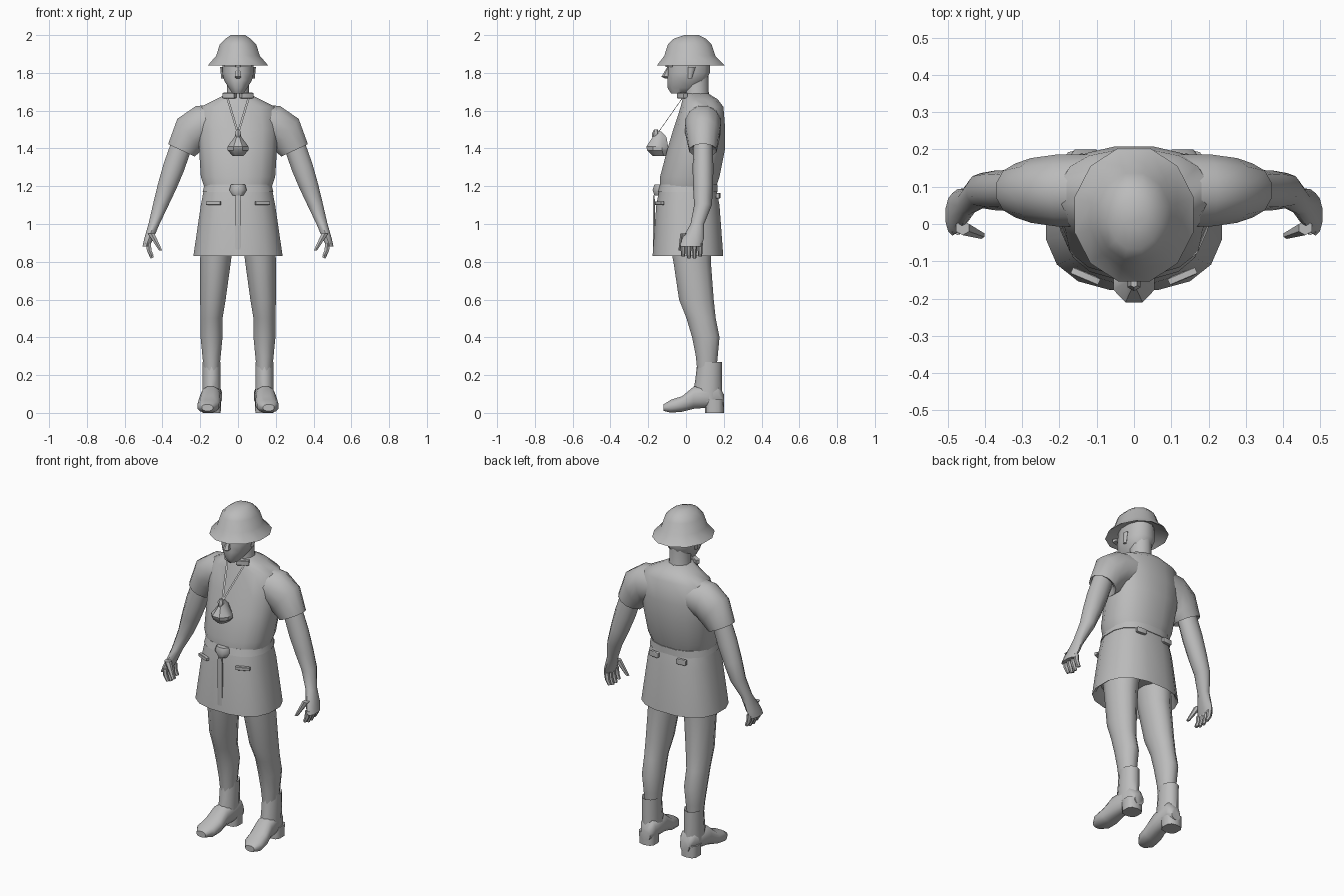
import bpy, bmesh
from math import cos, sin, pi, radians, copysign
from mathutils import Vector

if "Cube" in bpy.data.objects:
    bpy.data.objects.remove(bpy.data.objects["Cube"], do_unlink=True)

shade = (.5, .5, .5, 1)
grey = bpy.data.materials.new("plain_grey")
grey.use_nodes = True
grey.diffuse_color = shade
grey.node_tree.nodes["Principled BSDF"].inputs["Base Color"].default_value = shade


def finish(name, bm, angle):
    """Turn a bmesh into a named object with smooth faces and sharp creases."""
    bmesh.ops.recalc_face_normals(bm, faces=bm.faces)
    mesh = bpy.data.meshes.new(name)
    bm.to_mesh(mesh)
    bm.free()
    mesh.materials.append(grey)
    obj = bpy.data.objects.new(name, mesh)
    bpy.context.collection.objects.link(obj)
    bpy.ops.object.select_all(action="DESELECT")
    obj.select_set(True)
    bpy.context.view_layer.objects.active = obj
    bpy.ops.object.shade_smooth_by_angle(angle=radians(angle))


def loft(name, rings, sides=12, power=1, side=1, angle=50):
    """Skin rings of (centre, u, v); a power below one squares the section."""
    bm = bmesh.new()
    loops = []
    for centre, u, v in rings:
        loop = []
        for i in range(sides):
            turn = 2 * pi * (i + .5) / sides
            a, b = (copysign(abs(w) ** power, w) for w in (cos(turn), sin(turn)))
            point = Vector(centre) + Vector(u) * a + Vector(v) * b
            loop.append(bm.verts.new((point.x * side, point.y, point.z)))
        loops.append(loop)
    for low, high in zip(loops, loops[1:]):
        for i in range(sides):
            j = (i + 1) % sides
            bm.faces.new((low[i], low[j], high[j], high[i]))
    bm.faces.new(loops[0])
    bm.faces.new(loops[-1])
    finish(name, bm, angle)


def level(z, wide, front, back, x=0):
    """Horizontal ring from its half width and its front and back edges."""
    return (x, (front + back) / 2, z), (wide, 0, 0), (0, (back - front) / 2, 0)


def tilted(x, y, z, wide, deep, tilt):
    """Ring turned about the y axis."""
    slope = radians(tilt)
    return (x, y, z), (wide * cos(slope), 0, wide * sin(slope)), (0, deep, 0)


def arm_ring(z, wide, deep):
    """The arm swings outward and forward as it goes down."""
    fall = z - .9
    return tilted(.48 - .35 * fall, min(.09, .03 + .3 * fall), z, wide, deep, 50 * fall)


def leg_ring(z, wide, front, back):
    """The legs spread apart down to the knee."""
    return level(z, wide, front, back, x=.14 - .07 * max(0, z - .5))


def foot_ring(y, wide, low, high):
    """Upright section of a foot whose toe turns outward."""
    return (.15 - .1 * y, y, (low + high) / 2), (wide, 0, 0), (0, 0, (high - low) / 2)


def plate(name, centre, size, side=1, turn=0):
    """Bevelled box turned about z."""
    bm = bmesh.new()
    bmesh.ops.create_cube(bm, size=1)
    bmesh.ops.bevel(bm, geom=bm.edges[:], offset=.1, segments=1, affect="EDGES")
    for vert in bm.verts:
        x, y, z = (a * b for a, b in zip(vert.co, size))
        vert.co = ((centre[0] + x * cos(turn) - y * sin(turn)) * side,
                   centre[1] + x * sin(turn) + y * cos(turn), centre[2] + z)
    finish(name, bm, angle=30)


# Hat with a drooping brim and a hollow underside
loft("hat", [
    level(z=2, wide=.04, front=-.01, back=.07),
    level(z=1.98, wide=.07, front=-.07, back=.11),
    level(z=1.95, wide=.1, front=-.1, back=.14),
    level(z=1.89, wide=.12, front=-.12, back=.16),
    level(z=1.84, wide=.165, front=-.16, back=.21),
    level(z=1.85, wide=.15, front=-.14, back=.19),
    level(z=1.88, wide=.1, front=-.1, back=.14)], angle=40)

# Head and neck
loft("head", [
    level(z=1.9, wide=.08, front=-.09, back=.13),
    level(z=1.8, wide=.086, front=-.1, back=.13),
    level(z=1.76, wide=.076, front=-.1, back=.11),
    level(z=1.72, wide=.05, front=-.1, back=.08),
    level(z=1.69, wide=.03, front=-.08, back=.02)], power=.9)
loft("nose", [
    level(z=1.83, wide=.01, front=-.1, back=-.08),
    level(z=1.78, wide=.02, front=-.13, back=-.08),
    level(z=1.77, wide=.01, front=-.11, back=-.08)], sides=6)
loft("neck", [
    level(z=1.8, wide=.06, front=-.01, back=.12),
    level(z=1.7, wide=.06, front=-.01, back=.12),
    level(z=1.6, wide=.08, front=-.02, back=.14)], sides=10)

# Shirt gathered at the waist, then its flared lower half with an open hem
loft("shirt", [
    level(z=1.69, wide=.06, front=-.01, back=.12),
    level(z=1.66, wide=.12, front=-.02, back=.17),
    level(z=1.62, wide=.2, front=-.03, back=.2),
    level(z=1.5, wide=.215, front=-.07, back=.21),
    level(z=1.4, wide=.21, front=-.1, back=.21),
    level(z=1.25, wide=.2, front=-.14, back=.18),
    level(z=1.19, wide=.18, front=-.14, back=.16)], sides=16, power=.85)
loft("shirt_skirt", [
    level(z=1.2, wide=.18, front=-.14, back=.16),
    level(z=1.1, wide=.2, front=-.16, back=.18),
    level(z=.83, wide=.24, front=-.18, back=.2),
    level(z=.84, wide=.225, front=-.16, back=.19),
    level(z=.9, wide=.2, front=-.14, back=.17)], sides=16, power=.8)
loft("belt", [
    level(z=1.21, wide=.18, front=-.14, back=.17),
    level(z=1.17, wide=.19, front=-.15, back=.17)], sides=16, power=.8)
loft("buckle_pouch", [
    level(z=1.21, wide=.04, front=-.17, back=-.1),
    level(z=1.18, wide=.05, front=-.18, back=-.1),
    level(z=1.15, wide=.03, front=-.17, back=-.1)], sides=8)
plate("front_placket", centre=(0, -.17, 1), size=(.03, .01, .3))

# Pendant pouch with its ring
loft("pendant", [
    level(z=1.49, wide=.01, front=-.16, back=-.13),
    level(z=1.46, wide=.02, front=-.18, back=-.1),
    level(z=1.41, wide=.06, front=-.215, back=-.09),
    level(z=1.39, wide=.06, front=-.21, back=-.09),
    level(z=1.36, wide=.03, front=-.18, back=-.09)], sides=8, angle=35)
loft("pendant_ring", [
    level(z=1.5, wide=.01, front=-.17, back=-.15),
    level(z=1.48, wide=.02, front=-.18, back=-.14),
    level(z=1.46, wide=.01, front=-.18, back=-.15)], sides=6)

for side, tag in ((1, "left_"), (-1, "right_")):
    # Ear, brow, collar and the cord the pendant hangs on
    loft(tag + "ear", [
        level(z=1.83, wide=.01, front=.01, back=.05, x=.086),
        level(z=1.77, wide=.01, front=.01, back=.03, x=.08)], sides=6, side=side)
    plate(tag + "brow", (.04, -.09, 1.84), (.06, .03, .02), side, turn=.2)
    plate(tag + "collar", (.045, -.02, 1.68), (.07, .03, .03), side, turn=.5)
    neck, chest = Vector((.06, -.01, 1.68)), Vector((0, -.15, 1.48))
    loft(tag + "neck_cord", [
        (neck.lerp(chest, step), (.006, 0, 0), (0, .005, .005)) for step in (0, 1)],
        sides=6, side=side)

    # Pocket flaps
    plate(tag + "hip_flap", (.13, -.14, 1.11), (.08, .02, .02), side, turn=.4)
    plate(tag + "back_flap", (.09, .17, 1.15), (.06, .02, .03), side, turn=-.1)

    # Short sleeve, open at the hem
    loft(tag + "sleeve", [
        tilted(x=.1, y=.09, z=1.54, wide=.1, deep=.1, tilt=90),
        tilted(x=.2, y=.09, z=1.52, wide=.11, deep=.1, tilt=77),
        tilted(x=.26, y=.09, z=1.47, wide=.11, deep=.09, tilt=55),
        tilted(x=.3, y=.09, z=1.39, wide=.08, deep=.075, tilt=25),
        tilted(x=.3, y=.09, z=1.4, wide=.07, deep=.06, tilt=25),
        tilted(x=.29, y=.09, z=1.43, wide=.05, deep=.05, tilt=25)], side=side)

    # Arm running into the palm
    loft(tag + "arm", [
        arm_ring(z=1.46, wide=.06, deep=.05),
        arm_ring(z=1.3, wide=.06, deep=.055),
        arm_ring(z=1.2, wide=.053, deep=.053),
        arm_ring(z=1.1, wide=.042, deep=.047),
        arm_ring(z=1, wide=.03, deep=.036),
        arm_ring(z=.92, wide=.025, deep=.058),
        arm_ring(z=.88, wide=.02, deep=.055)], sides=10, side=side)

    # Fingers, with the middle two longer, and thumb
    for place, digit in enumerate(("index", "middle", "ring", "little")):
        y = .03 * place - .015
        reach = .82 if digit in ("middle", "ring") else .83
        loft(tag + digit + "_finger", [
            tilted(.475, y, .9, wide=.016, deep=.014, tilt=0),
            tilted(.47, y, .86, wide=.014, deep=.013, tilt=-10),
            tilted(.455, y, reach, wide=.01, deep=.01, tilt=-20)], sides=6, side=side)
    loft(tag + "thumb", [
        tilted(x=.46, y=-.01, z=.95, wide=.02, deep=.02, tilt=0),
        tilted(x=.41, y=-.03, z=.86, wide=.01, deep=.01, tilt=0)], sides=6, side=side)

    # Bare leg
    loft(tag + "leg", [
        leg_ring(z=.9, wide=.09, front=-.09, back=.14),
        leg_ring(z=.8, wide=.084, front=-.07, back=.135),
        leg_ring(z=.6, wide=.07, front=-.04, back=.15),
        leg_ring(z=.5, wide=.06, front=0, back=.16),
        leg_ring(z=.4, wide=.06, front=.03, back=.18),
        leg_ring(z=.3, wide=.05, front=.05, back=.17),
        leg_ring(z=.2, wide=.04, front=.06, back=.16)], side=side)

    # Ankle boot: shaft, foot and heel
    loft(tag + "boot_shaft", [
        leg_ring(z=.25, wide=.04, front=.07, back=.16),
        leg_ring(z=.27, wide=.05, front=.06, back=.19),
        leg_ring(z=.18, wide=.05, front=.05, back=.19),
        leg_ring(z=.06, wide=.05, front=.03, back=.19)], sides=10, side=side)
    loft(tag + "boot_foot", [
        foot_ring(y=.2, wide=.03, low=.03, high=.1),
        foot_ring(y=.17, wide=.05, low=.03, high=.15),
        foot_ring(y=.04, wide=.053, low=.02, high=.14),
        foot_ring(y=-.02, wide=.06, low=.005, high=.09),
        foot_ring(y=-.08, wide=.058, low=0, high=.07),
        foot_ring(y=-.12, wide=.03, low=.01, high=.045)], power=.8, side=side)
    loft(tag + "boot_heel", [
        leg_ring(z=0, wide=.05, front=.1, back=.2),
        leg_ring(z=.07, wide=.053, front=.1, back=.2)], sides=10, power=.7, side=side)
